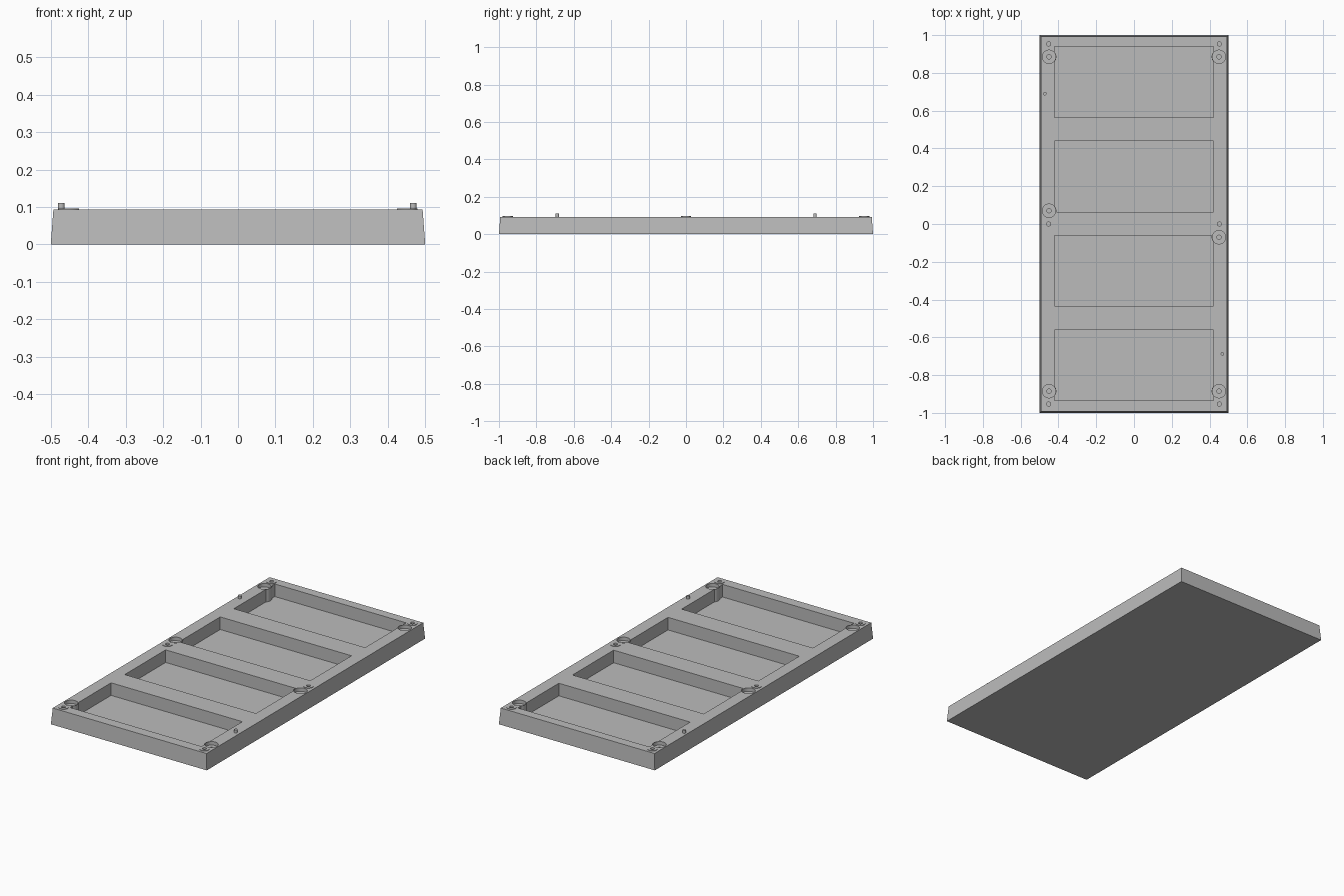
import bpy, bmesh

cube = bpy.data.objects.get("Cube")
if cube:
    bpy.data.objects.remove(cube, do_unlink=True)

TOP = 0.093      # upper face of the tray
FLOOR = 0.02     # pocket floor
TALL = 0.2       # cutters end well above the tray

grey = bpy.data.materials.new("plain grey")
grey.use_nodes = True
colour = (0.5, 0.5, 0.5, 1)
grey.diffuse_color = colour
grey.node_tree.nodes["Principled BSDF"].inputs["Base Color"].default_value = colour


def finish(name, bm):
    mesh = bpy.data.meshes.new(name)
    bmesh.ops.recalc_face_normals(bm, faces=bm.faces)
    bm.to_mesh(mesh)
    bm.free()
    mesh.materials.append(grey)
    obj = bpy.data.objects.new(name, mesh)
    bpy.context.scene.collection.objects.link(obj)
    return obj


def add_block(bm, x0, x1, y0, y1, z0, z1, taper=0):
    verts = bmesh.ops.create_cube(bm, size=1)["verts"]
    for v in verts:
        t = taper if v.co.z > 0 else 0
        v.co = ((x1 - t) if v.co.x > 0 else (x0 + t),
                (y1 - t) if v.co.y > 0 else (y0 + t),
                z1 if v.co.z > 0 else z0)


def cylinders(name, spots, radius, z0, z1):
    bm = bmesh.new()
    for x, y in spots:
        made = bmesh.ops.create_cone(bm, cap_ends=True, segments=32, radius1=radius,
                                     radius2=radius, depth=z1 - z0)
        bmesh.ops.translate(bm, verts=made["verts"], vec=(x, y, (z0 + z1) / 2))
    return finish(name, bm)


def combine(target, tool, operation):
    tool.hide_render = True
    mod = target.modifiers.new(operation.lower(), "BOOLEAN")
    mod.operation = operation
    mod.solver = "EXACT"
    mod.object = tool
    bpy.context.view_layer.objects.active = target
    bpy.ops.object.modifier_apply(modifier=mod.name)
    bpy.data.objects.remove(tool, do_unlink=True)


# Tray body with slightly drafted sides
bm = bmesh.new()
add_block(bm, -0.5, 0.5, -1, 1, 0, TOP, taper=0.007)
tray = finish("tray_body", bm)

# Positions of the round features
seats = [(x, y) for x in (-0.452, 0.452) for y in (-0.953, 0, 0.953)]
wells = [(x, y) for x in (-0.45, 0.45) for y in (-0.885, 0.885)]
wells += [(-0.45, 0.07), (0.45, -0.07)]
pegs = [(-0.472, 0.69), (0.468, -0.688)]

# Four pockets, leaving round bosses standing at their corners
bm = bmesh.new()
for y0, y1 in ((-0.935, -0.56), (-0.435, -0.06), (0.063, 0.44), (0.565, 0.94)):
    add_block(bm, -0.422, 0.42, y0, y1, FLOOR, TALL)
pockets = finish("pocket_cutter", bm)
combine(pockets, cylinders("boss_cutter", wells, 0.039, -0.1, TALL + 0.1), "DIFFERENCE")
combine(tray, pockets, "DIFFERENCE")

# Raised screw seats
combine(tray, cylinders("screw_seats", seats, 0.027, 0.06, TOP + 0.003), "UNION")

# Counterbored wells, and screw holes in wells and seats
combine(tray, cylinders("well_cutter", wells, 0.0355, TOP - 0.02, TALL), "DIFFERENCE")
combine(tray, cylinders("hole_cutter", wells + seats, 0.011, 0.04, TALL), "DIFFERENCE")

# Two locating pegs
peg_pair = cylinders("locating_pegs", pegs, 0.009, TOP - 0.01, 0.11)

# Smooth the round walls, keep hard edges
bpy.ops.object.select_all(action="DESELECT")
for obj in (tray, peg_pair):
    obj.select_set(True)
bpy.context.view_layer.objects.active = tray
bpy.ops.object.shade_smooth_by_angle(angle=0.5)
